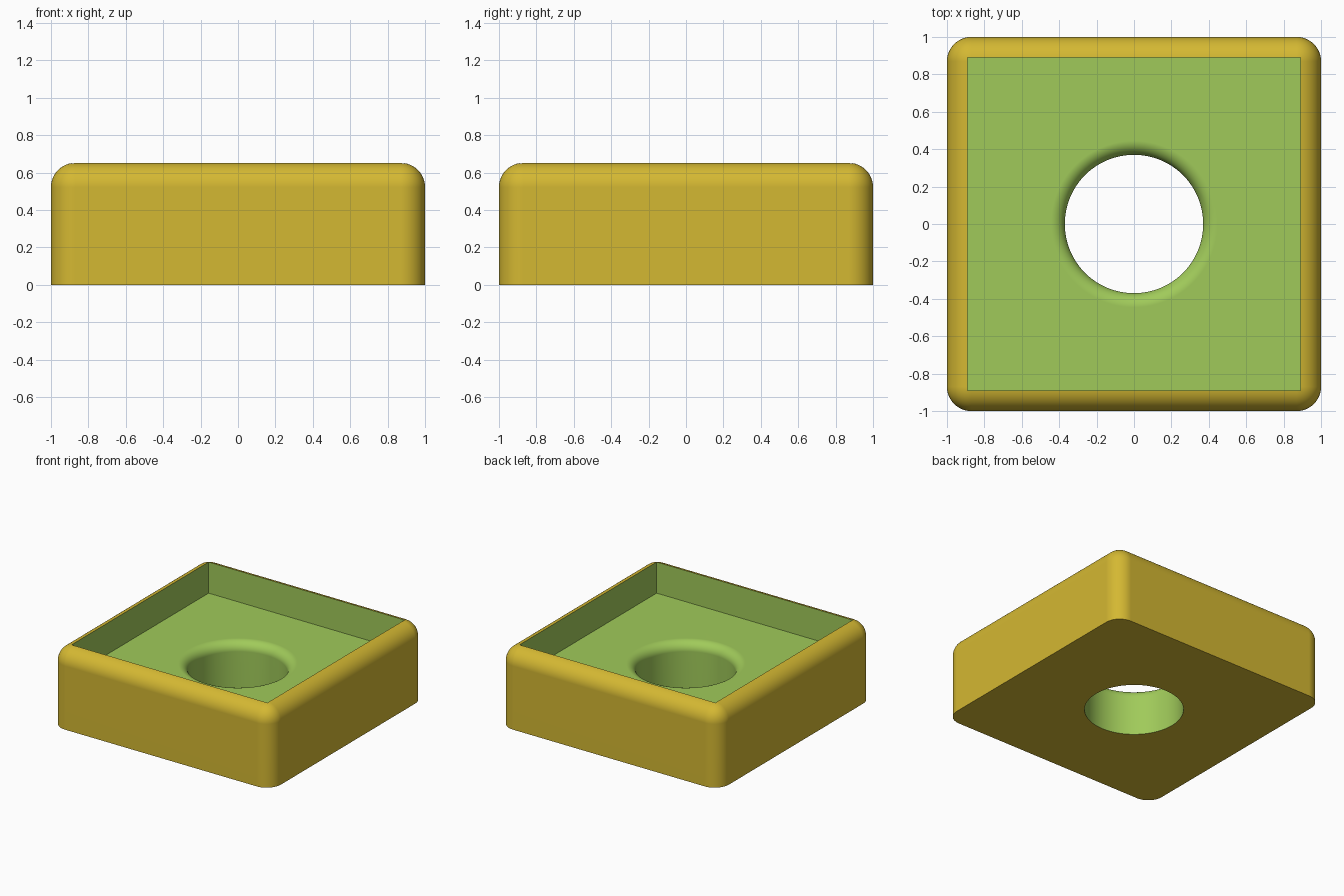
import bpy, bmesh, math

if "Cube" in bpy.data.objects:
    bpy.data.objects.remove(bpy.data.objects["Cube"])

HEIGHT, ROUND = 0.652, 0.13          # outer body
RECESS, FLOOR = 0.89, 0.395          # half width of the tray, height of its floor
HOLE, FILLET, SEGS = 0.37, 0.075, 96  # through hole with a rounded lip


def material(name, rgb):
    m = bpy.data.materials.new(name)
    m.diffuse_color = (*rgb, 1.0)
    m.use_nodes = True
    m.node_tree.nodes["Principled BSDF"].inputs["Base Color"].default_value = m.diffuse_color
    return m


mats = [material("mustard yellow", (0.658, 0.479, 0.032)),
        material("leaf green", (0.352, 0.591, 0.102))]


def make_object(name, bm, slot):
    bmesh.ops.recalc_face_normals(bm, faces=bm.faces[:])
    for f in bm.faces:
        f.material_index = slot
    me = bpy.data.meshes.new(name)
    bm.to_mesh(me)
    bm.free()
    for m in mats:
        me.materials.append(m)
    ob = bpy.data.objects.new(name, me)
    bpy.context.collection.objects.link(ob)
    return ob


# Body: square block, rounded on the upright and top edges, sharp at the base
bm = bmesh.new()
bmesh.ops.create_cube(bm, size=1)
for v in bm.verts:
    v.co = (v.co.x * 2, v.co.y * 2, (v.co.z + 0.5) * HEIGHT)
edges = [e for e in bm.edges if any(v.co.z > 0.1 for v in e.verts)]
bmesh.ops.bevel(bm, geom=edges, offset=ROUND, offset_type='OFFSET',
                segments=12, profile=0.5, affect='EDGES')
body = make_object("tray_body", bm, 0)

# Cutter: square recess joined to a round hole with a filleted lip
bm = bmesh.new()


def ring(points):
    return [bm.verts.new(p) for p in points]


def bridge(a, b):
    for i in range(len(a)):
        j = (i + 1) % len(a)
        bm.faces.new((a[i], a[j], b[j], b[i]))


def loop_edges(r):
    return [bm.edges.get((r[i], r[i - 1])) for i in range(len(r))]


corners = [(-RECESS, -RECESS), (RECESS, -RECESS), (RECESS, RECESS), (-RECESS, RECESS)]
top = ring([(x, y, 1.0) for x, y in corners])
low = ring([(x, y, FLOOR) for x, y in corners])
bm.faces.new(top)
bridge(top, low)

profile = []
for i in range(11):
    a = math.pi / 2 * i / 10
    profile.append((HOLE + FILLET * (1 - math.sin(a)),
                    FLOOR - FILLET * (1 - math.cos(a))))
profile.append((HOLE, -0.2))
rings = [ring([(r * math.cos(2 * math.pi * k / SEGS),
                r * math.sin(2 * math.pi * k / SEGS), z) for k in range(SEGS)])
         for r, z in profile]
for a, b in zip(rings, rings[1:]):
    bridge(a, b)
bm.faces.new(rings[-1])
bmesh.ops.triangle_fill(bm, use_beauty=True, use_dissolve=False, normal=(0, 0, 1),
                        edges=loop_edges(low) + loop_edges(rings[0]))
cutter = make_object("recess_cutter", bm, 1)
cutter.hide_render = True

# Cut the recess and hole, then remove the cutter
bpy.context.view_layer.objects.active = body
body.select_set(True)
cut = body.modifiers.new("cut", 'BOOLEAN')
cut.operation = 'DIFFERENCE'
cut.solver = 'EXACT'
cut.object = cutter
bpy.ops.object.modifier_apply(modifier=cut.name)
bpy.data.objects.remove(cutter, do_unlink=True)

# Smooth roundings, crisp edges, flat panels
bpy.ops.object.shade_smooth_by_angle(angle=math.radians(30))
weighted = body.modifiers.new("flat_panels", 'WEIGHTED_NORMAL')
weighted.keep_sharp = True
